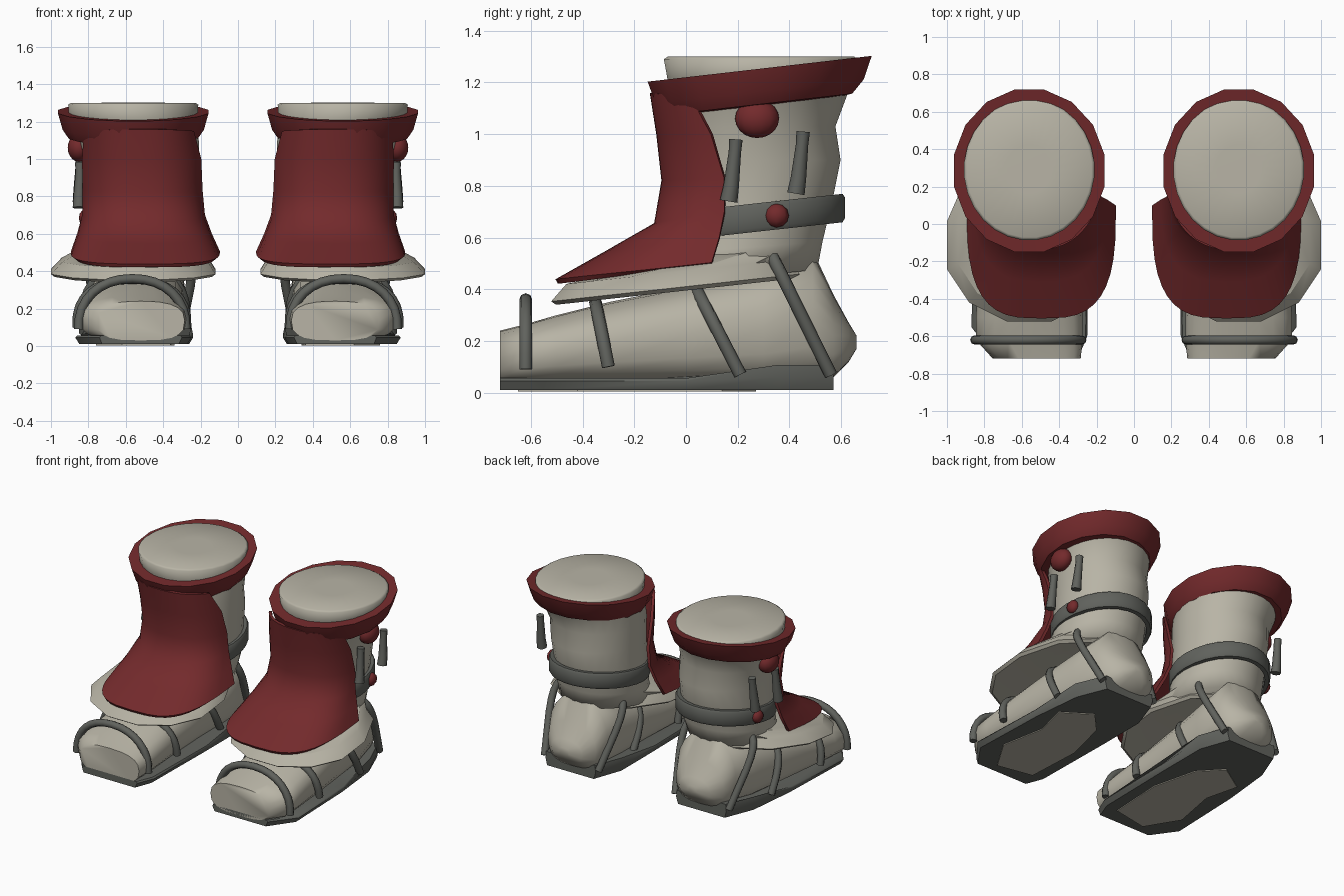
import bpy, bmesh, math
from mathutils import Vector

if "Cube" in bpy.data.objects:
    bpy.data.objects.remove(bpy.data.objects["Cube"])


def material(name, rgb):
    m = bpy.data.materials.new(name)
    m.diffuse_color = (*rgb, 1)
    m.use_nodes = True
    m.node_tree.nodes["Principled BSDF"].inputs["Base Color"].default_value = m.diffuse_color
    return m


RED = material("dark red", (0.172, 0.023, 0.025))
CREAM = material("warm cream", (0.48, 0.457, 0.38))
GREY = material("strap grey", (0.118, 0.123, 0.11))


def finish(name, bm, mat, angle=40, thick=0):
    """Turn a bmesh into a named part, mirrored onto the other boot."""
    bmesh.ops.recalc_face_normals(bm, faces=bm.faces)
    for e in bm.edges:
        if e.is_boundary:
            e.smooth = False
    me = bpy.data.meshes.new(name)
    bm.to_mesh(me)
    bm.free()
    me.materials.append(mat)
    ob = bpy.data.objects.new(name, me)
    bpy.context.collection.objects.link(ob)
    bpy.ops.object.select_all(action='DESELECT')
    ob.select_set(True)
    bpy.context.view_layer.objects.active = ob
    bpy.ops.object.shade_smooth_by_angle(angle=math.radians(angle))
    if thick:
        s = ob.modifiers.new("thickness", 'SOLIDIFY')
        s.thickness = thick
        s.offset = 0
    ob.modifiers.new("pair", 'MIRROR').use_mirror_merge = False
    return ob


def loft(name, rings, mat, closed=True, caps=True, loop=False, angle=40, thick=0):
    bm = bmesh.new()
    vs = [[bm.verts.new(p) for p in r] for r in rings]
    n = len(vs[0])
    pairs = list(zip(vs, vs[1:])) + ([(vs[-1], vs[0])] if loop else [])
    for a, b in pairs:
        for i in range(n if closed else n - 1):
            j = (i + 1) % n
            bm.faces.new((a[i], a[j], b[j], b[i]))
    if caps and closed and not loop:
        bm.faces.new(vs[0])
        bm.faces.new(vs[-1])
    return finish(name, bm, mat, angle, thick)


def spow(v, p):
    return math.copysign(abs(v) ** (2 / p), v)


def egg(z, slope, xc, yc, rx, front, back, n=28):
    """Tilted oval ring with separate front and back lengths."""
    pts = []
    for i in range(n):
        a = math.tau * (i + 0.5) / n
        c = math.cos(a)
        y = -c * (front if c > 0 else back)
        pts.append((xc + rx * math.sin(a), yc + y, z + slope * y))
    return pts


def tube(name, pts, radii, mat, n=8, angle=62):
    pts = [Vector(p) for p in pts]
    rings = []
    for i, p in enumerate(pts):
        t = (pts[min(i + 1, len(pts) - 1)] - pts[max(i - 1, 0)]).normalized()
        side = Vector((0, 1, 0))
        side = (side - t * side.dot(t)).normalized()
        up = t.cross(side)
        rings.append([p + (side * math.cos(k * math.tau / n) + up * math.sin(k * math.tau / n)) * radii[i]
                      for k in range(n)])
    return loft(name, rings, mat, angle=angle)


def ball(name, centre, size, mat, seg, rows):
    bm = bmesh.new()
    bmesh.ops.create_uvsphere(bm, u_segments=seg, v_segments=rows, radius=1)
    for v in bm.verts:
        v.co = Vector(centre) + Vector([a * b for a, b in zip(v.co, size)])
    return finish(name, bm, mat, 60)


# Foot: y, centre x, half width, bottom, top, squareness of the upper half
foot = []
for y, xc, hw, z0, z1, p in [(-.72, .52, .235, .03, .24, 2.6), (-.62, .56, .285, .03, .265, 2.5),
                             (-.5, .56, .285, .03, .30, 2.4), (-.3, .56, .275, .03, .35, 2.3),
                             (0, .55, .26, .03, .41, 2.4), (.3, .53, .25, .03, .47, 2.4),
                             (.49, .51, .23, .04, .55, 1.8), (.57, .51, .19, .06, .38, 2),
                             (.63, .51, .12, .12, .27, 2.2), (.66, .51, .04, .17, .22, 2.2)]:
    ring = []
    for i in range(20):
        a = math.tau * i / 20
        q = p if math.sin(a) > 0 else 3
        ring.append((xc + hw * spow(math.cos(a), q), y, (z0 + z1) / 2 + (z1 - z0) / 2 * spow(math.sin(a), q)))
    foot.append(ring)
loft("foot", foot, CREAM, angle=70)

# Sole with a raised heel edge, narrower underneath
outline = [(.30, -.72), (.74, -.72), (.87, -.55), (.85, 0), (.81, .36), (.72, .57), (.32, .57), (.24, .36),
           (.24, 0), (.25, -.6)]


def rim(s, z, heel=0):
    return [(.55 + (x - .55) * s, y, z + heel * min(1, max(0, (y - .25) / .11))) for x, y in outline]


loft("sole", [rim(.93, .01), rim(1, .045, .015), rim(.97, .056, .052)], GREY, angle=50)

# Worn patch under the sole
patch = [(.36, -.6), (.62, -.65), (.76, -.42), (.70, -.1), (.76, .14), (.56, .27), (.42, .12), (.34, -.2)]
loft("sole_patch", [[(x, y, z) for x, y in patch] for z in (.004, .0115)], CREAM)

# Straps arching over the foot: foot end (y, z), top (y, z), x range, squareness, tuck at the ends
for k, (yb, zb, yt, zt, xl, xr, p, tuck) in enumerate([(-.62, .09, -.62, .36, .27, .86, 2.15, .03),
                                                       (-.30, .10, -.35, .35, .265, .87, 2.4, .03),
                                                       (.21, .07, .04, .40, .265, .84, 3, .05),
                                                       (.56, .07, .32, .555, .205, .835, 5, .32)]):
    path = []
    for i in range(17):
        a = math.pi * i / 16
        h = spow(math.sin(a), p) if 0 < i < 16 else 0
        hw = (xr - xl) / 2 * (1 - tuck * (1 - h))
        path.append(((xl + xr) / 2 + hw * spow(math.cos(a), p), yb + (yt - yb) * h, zb + (zt - zb) * h))
    tube("foot_strap_%d" % (k + 1), path, [.025] * 17, GREY)

# Leg shaft
loft("leg", [egg(z, s, xc, yc, rx, f, b) for z, s, xc, yc, rx, f, b in [
    (.44, .1, .51, .15, .30, .25, .36), (.56, .08, .505, .22, .305, .29, .31), (.75, 0, .505, .25, .30, .31, .32),
    (.9, 0, .51, .26, .305, .32, .34), (1.03, 0, .52, .26, .315, .33, .32), (1.15, 0, .54, .28, .33, .35, .345),
    (1.22, 0, .56, .29, .345, .365, .37), (1.29, 0, .56, .29, .35, .378, .378),
    (1.3, 0, .56, .29, .335, .363, .363), (1.301, 0, .56, .29, .12, .13, .13)]], CREAM, angle=100)

# Flared skirt round the ankle, its top meeting the tongue
loft("ankle_skirt", [egg(z, .11, xc, yc, rx, f, b, 12) for z, xc, yc, rx, f, b in [
    (.405, .53, .0, .28, .3, .45), (.38, .56, -.14, .435, .375, .58), (.395, .56, -.14, .455, .395, .60),
    (.458, .55, -.12, .405, .355, .55), (.545, .505, .19, .29, .25, .30)]], CREAM, angle=32)

# Tongue: front z, rear z, centre x, half width, front y, centre y, rear y, squareness
tongue = []
for zf, zr, xc, rx, yf, yc, yr, P in [
        (.43, .50, .495, .39, -.50, .11, .10, 3.2), (.54, .60, .50, .35, -.305, .16, .13, 2.8),
        (.65, .70, .505, .32, -.115, .20, .15, 2.4), (.82, .83, .51, .32, -.085, .25, .15, 2.3),
        (1.0, 1.0, .515, .332, -.105, .26, .10, 2.3), (1.16, 1.15, .53, .342, -.13, .27, .02, 2.3)]:
    ry = yc - yf
    lim = math.acos(min(1, (yc - yr) / ry) ** (P / 2))
    row = []
    for i in range(21):
        a = lim * (i / 10 - 1)
        y = yc - ry * spow(math.cos(a), P)
        row.append((xc + rx * spow(math.sin(a), P), y, zf + (zr - zf) * (y - yf) / (yr - yf)))
    tongue.append(row)
loft("tongue", tongue, RED, closed=False, thick=.02, angle=75)

# Tilted collar
loft("collar", [egg(z, .115, .56, yc, rx, ry, ry, 16) for z, yc, rx, ry in [
    (1.25, .285, .33, .36), (1.253, .285, .41, .442), (1.165, .285, .385, .41),
    (1.115, .28, .35, .37), (1.11, .28, .30, .32)]], RED, loop=True, angle=35)

# Band round the shin
loft("shin_band", [egg(z, .11, .505, .25, rx, rx - .015, rx + .04) for z, rx in [
    (.62, .29), (.62, .318), (.635, .327), (.715, .327), (.73, .318), (.73, .29)]], GREY, loop=True)

# Knob, stud and hanging pegs on the outer side
ball("collar_knob", (.85, .275, 1.06), (.062, .085, .075), RED, 14, 10)
ball("band_stud", (.815, .35, .685), (.036, .048, .046), RED, 8, 6)
for name, y in (("front_peg", .175), ("rear_peg", .435)):
    z = .74 if y < .3 else .77
    tube(name, [(.85, y - .01, z), (.85, y, z + .06), (.845, y + .014, z + .19), (.845, y + .018, z + .24)],
         [.034, .03, .024, .026], GREY)
